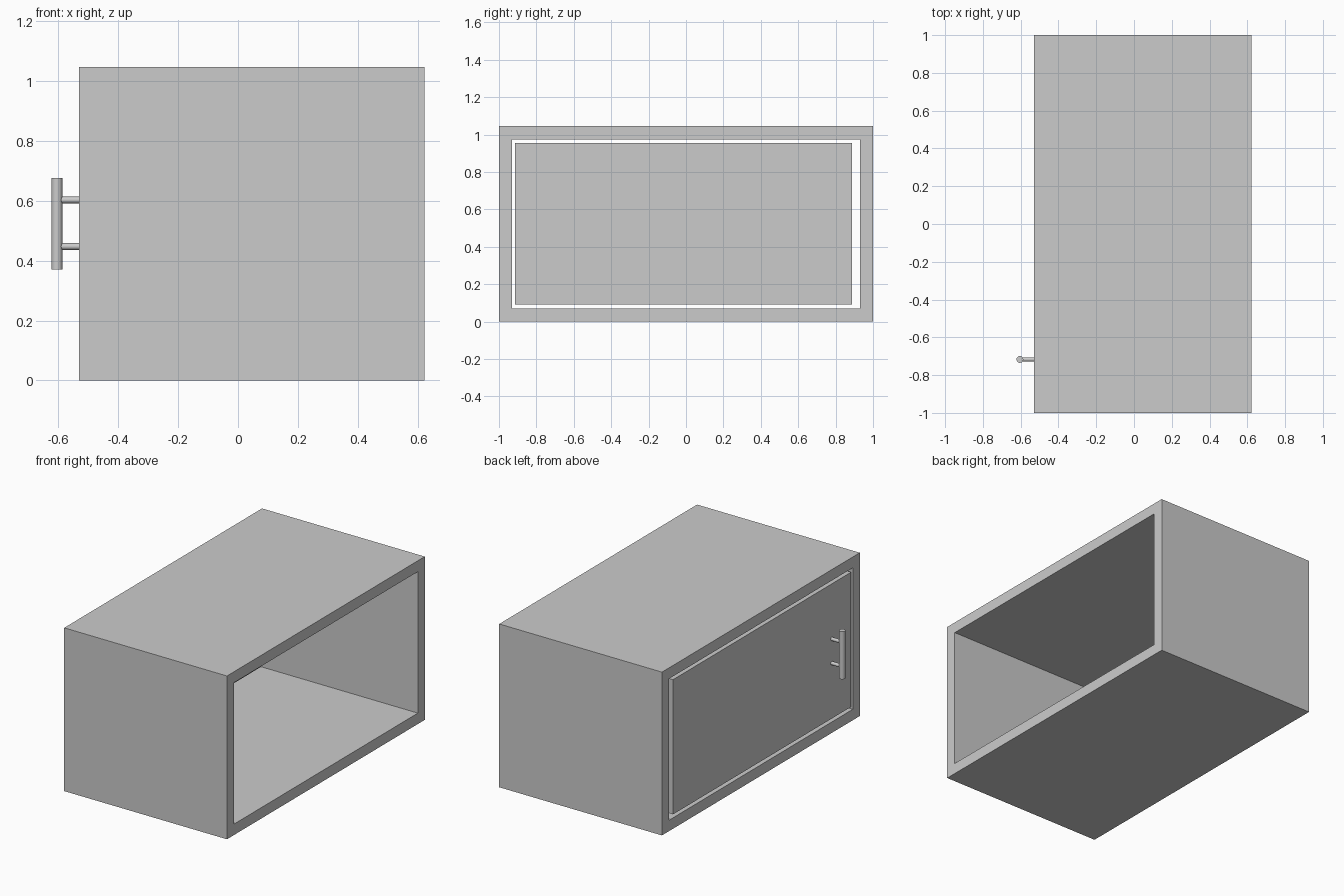
import bpy
import bmesh
from math import radians
from mathutils import Matrix, Vector

cube = bpy.data.objects.get("Cube")
if cube:
    bpy.data.objects.remove(cube, do_unlink=True)

GREY = (0.6, 0.6, 0.6, 1.0)
grey = bpy.data.materials.new("plain grey")
grey.use_nodes = True
grey.diffuse_color = GREY
grey.node_tree.nodes["Principled BSDF"].inputs["Base Color"].default_value = GREY


def finish(name, bm):
    mesh = bpy.data.meshes.new(name)
    bmesh.ops.recalc_face_normals(bm, faces=bm.faces)
    bm.to_mesh(mesh)
    bm.free()
    mesh.materials.append(grey)
    obj = bpy.data.objects.new(name, mesh)
    bpy.context.collection.objects.link(obj)
    return obj


def box(name, lo, hi):
    lo, hi = Vector(lo), Vector(hi)
    bm = bmesh.new()
    place = Matrix.Translation((lo + hi) / 2) @ Matrix.Diagonal((*(hi - lo), 1))
    bmesh.ops.create_cube(bm, size=1, matrix=place)
    return finish(name, bm)


def rod(name, start, end, radius):
    start, end = Vector(start), Vector(end)
    axis = end - start
    turn = axis.to_track_quat("Z", "Y").to_matrix().to_4x4()
    bm = bmesh.new()
    bmesh.ops.create_cone(bm, cap_ends=True, segments=32, radius1=radius,
                          radius2=radius, depth=axis.length,
                          matrix=Matrix.Translation((start + end) / 2) @ turn)
    obj = finish(name, bm)
    bpy.ops.object.select_all(action="DESELECT")
    obj.select_set(True)
    bpy.context.view_layer.objects.active = obj
    bpy.ops.object.shade_smooth_by_angle(angle=radians(40))
    return obj


DOOR_SIDE, OPEN_SIDE = -0.53, 0.622
TOP, WALL = 1.045, 0.07

# Cabinet shell: a rectangular ring extruded from the door side to the open side
bm = bmesh.new()
rings = []
for x in (DOOR_SIDE, OPEN_SIDE):
    for inset in (0, WALL):
        y, low, high = 1 - inset, inset, TOP - inset
        rings.append([bm.verts.new((x, *p)) for p in
                      ((-y, low), (y, low), (y, high), (-y, high))])
door_outer, door_inner, open_outer, open_inner = rings
for a, b in ((door_outer, door_inner), (door_inner, open_inner),
             (open_inner, open_outer), (open_outer, door_outer)):
    for i in range(4):
        j = (i + 1) % 4
        bm.faces.new((a[i], a[j], b[j], b[i]))
finish("cabinet_shell", bm)

# Door, flush with the frame and held clear of it by a narrow gap
box("door", (DOOR_SIDE, -0.913, 0.092), (DOOR_SIDE + WALL, 0.888, 0.954))

# Pull handle: upright bar on two posts
HANDLE_X, HANDLE_Y = -0.604, -0.717
rod("handle_bar", (HANDLE_X, HANDLE_Y, 0.371), (HANDLE_X, HANDLE_Y, 0.676), 0.018)
for name, z in (("lower_handle_post", 0.447), ("upper_handle_post", 0.602)):
    rod(name, (HANDLE_X, HANDLE_Y, z), (DOOR_SIDE + 0.005, HANDLE_Y, z), 0.011)
